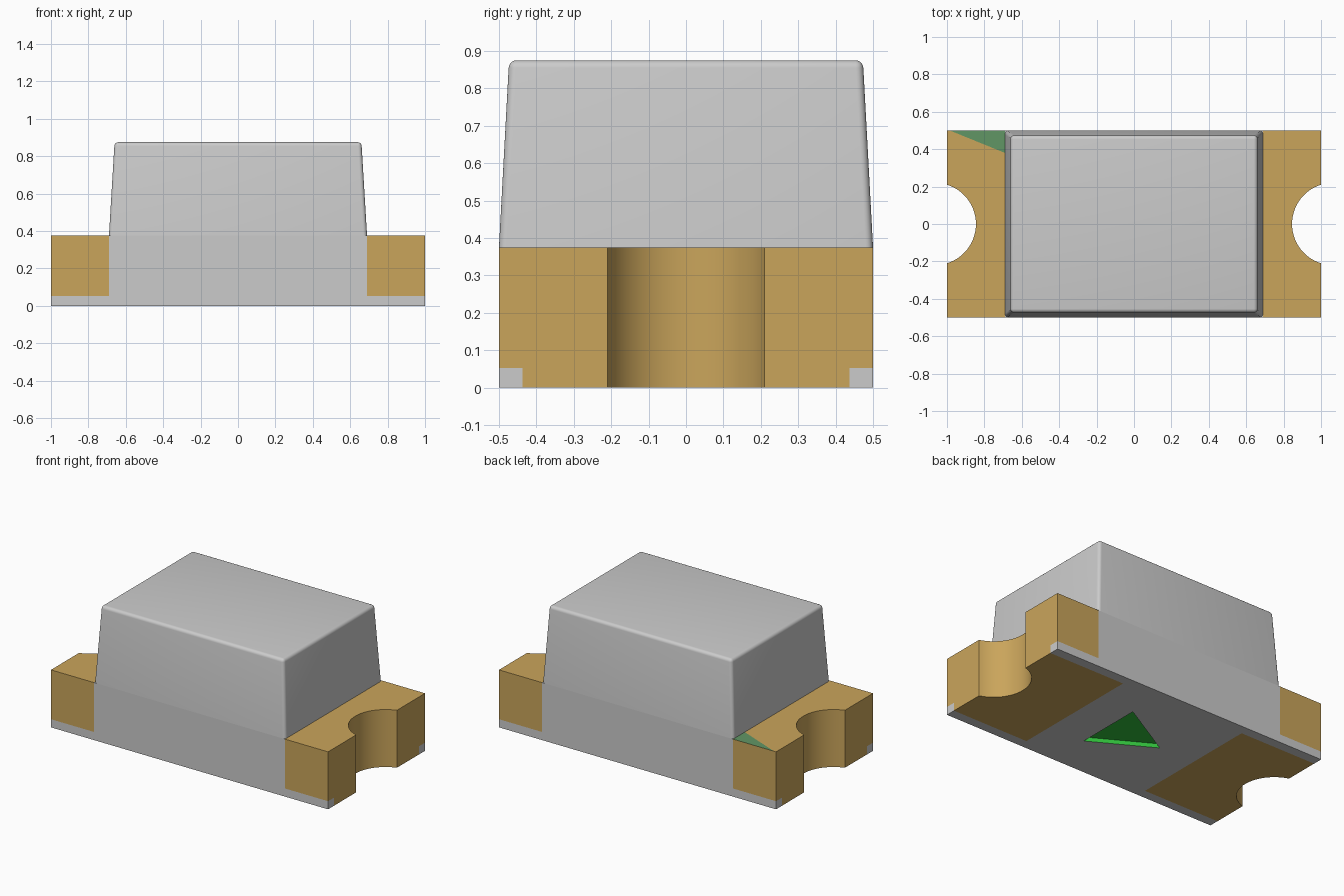
import bpy, bmesh, math
from mathutils import Vector

if "Cube" in bpy.data.objects:
    bpy.data.objects.remove(bpy.data.objects["Cube"], do_unlink=True)


def material(name, rgb):
    m = bpy.data.materials.new(name)
    m.use_nodes = True
    m.diffuse_color = (*rgb, 1)
    m.node_tree.nodes["Principled BSDF"].inputs["Base Color"].default_value = (*rgb, 1)
    return m


GREY, GOLD, GREEN, MARK = range(4)
MATERIALS = [
    material("light grey", (0.60, 0.60, 0.60)),
    material("gold", (0.59, 0.375, 0.105)),
    material("bright green", (0.03, 0.52, 0.045)),
    material("muted green", (0.12, 0.305, 0.13)),
]


def make_object(name, bm):
    bmesh.ops.recalc_face_normals(bm, faces=bm.faces)
    mesh = bpy.data.meshes.new(name)
    bm.to_mesh(mesh)
    bm.free()
    for m in MATERIALS:
        mesh.materials.append(m)
    ob = bpy.data.objects.new(name, mesh)
    bpy.context.collection.objects.link(ob)
    return ob


def prism(points, z0, z1):
    bm = bmesh.new()
    face = bm.faces.new([bm.verts.new((x, y, z0)) for x, y in points])
    top = bmesh.ops.extrude_face_region(bm, geom=[face])["geom"]
    bmesh.ops.translate(bm, vec=(0, 0, z1 - z0),
                        verts=[v for v in top if isinstance(v, bmesh.types.BMVert)])
    bmesh.ops.recalc_face_normals(bm, faces=bm.faces)
    return bm


def activate(ob):
    bpy.ops.object.select_all(action='DESELECT')
    ob.select_set(True)
    bpy.context.view_layer.objects.active = ob


BODY_H, TOP_H = 0.375, 0.875
LENS_X, PAD_X, PAD_Y, STRIP_Z = 0.69, 0.45, 0.437, 0.053

# Base block footprint with a round notch in each end
NOTCH_X, NOTCH_R, STEPS = 1.065, 0.22, 28
start = math.atan2(0.21, 1 - NOTCH_X)
half = [(1, -0.5)]
for i in range(STEPS + 1):
    a = 2 * math.pi - start + (2 * start - 2 * math.pi) * i / STEPS
    half.append((NOTCH_X + NOTCH_R * math.cos(a), NOTCH_R * math.sin(a)))
half.append((1, 0.5))
bm = prism(half + [(-x, -y) for x, y in half], 0, BODY_H)


def cut(co, no, faces):
    edges = {e for f in faces for e in f.edges}
    verts = {v for f in faces for v in f.verts}
    bmesh.ops.bisect_plane(bm, geom=[*verts, *edges, *faces], dist=1e-5,
                           plane_co=co, plane_no=no)


# Cut along the borders of the gold plating
for s in (-1, 1):
    cut((s * LENS_X, 0, 0), (1, 0, 0), bm.faces[:])
    cut((s * PAD_X, 0, 0), (1, 0, 0), bm.faces[:])
    cut((0, s * PAD_Y, 0), (0, 1, 0), bm.faces[:])
cut((0, 0, STRIP_Z), (0, 0, 1), bm.faces[:])

# Cut the corner polarity mark into the top plating
mark_co, mark_no = Vector((-0.985, 0.5, BODY_H)), Vector((0.12, 0.295, 0))
cut(mark_co, mark_no, [f for f in bm.faces if f.normal.z > 0.9
                       and f.calc_center_median().x < -LENS_X])

# Plate the ends and the two underside pads
bm.normal_update()
for f in bm.faces:
    c = f.calc_center_bounds()
    if f.normal.z < -0.9:
        gold = abs(c.x) > PAD_X and abs(c.y) < PAD_Y
    else:
        gold = abs(c.x) > LENS_X and (c.z > STRIP_Z or abs(c.y) < PAD_Y)
    f.material_index = GOLD if gold else GREY
    middle = f.calc_center_median()
    if f.normal.z > 0.9 and middle.x < -LENS_X and (middle - mark_co).dot(mark_no) > 1e-4:
        f.material_index = MARK
base = make_object("base_block", bm)

# Recessed green triangle in the underside
bm = prism([(0.195, 0.222), (-0.195, 0), (0.195, -0.222)], -0.1, 0.027)
for f in bm.faces:
    f.material_index = GREEN
cutter = make_object("triangle_cutter", bm)
cutter.hide_render = True
mod = base.modifiers.new("triangle_recess", 'BOOLEAN')
mod.operation, mod.solver, mod.object = 'DIFFERENCE', 'EXACT', cutter
activate(base)
bpy.ops.object.modifier_apply(modifier=mod.name)
bpy.data.objects.remove(cutter, do_unlink=True)
bpy.ops.object.shade_smooth_by_angle(angle=math.radians(30))

# Tapered lens with softly rounded edges
bm = prism([(-LENS_X, -0.5), (LENS_X, -0.5), (LENS_X, 0.5), (-LENS_X, 0.5)], BODY_H, TOP_H)
for v in bm.verts:
    if v.co.z > BODY_H + 0.1:
        v.co.x *= 0.66 / LENS_X
        v.co.y *= 0.473 / 0.5
rounded = [e for e in bm.edges if max(v.co.z for v in e.verts) > BODY_H + 0.1]
bmesh.ops.bevel(bm, geom=rounded, offset=0.02, segments=5, profile=0.5, affect='EDGES')
lens = make_object("lens", bm)
activate(lens)
bpy.ops.object.shade_smooth_by_angle(angle=math.radians(30))
